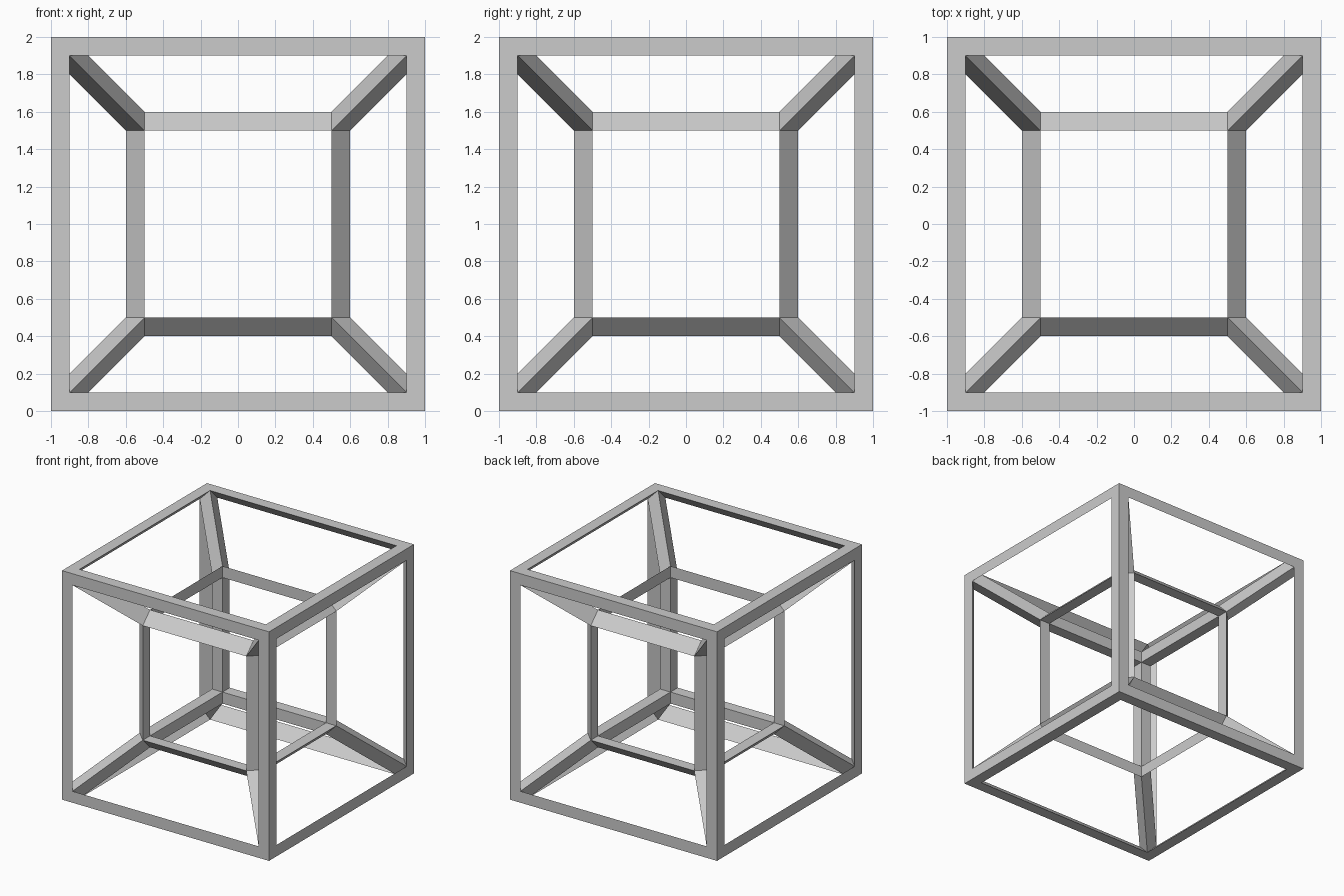
import bpy
import bmesh
from itertools import product
from mathutils import Vector

cube = bpy.data.objects.get("Cube")
if cube:
    bpy.data.objects.remove(cube, do_unlink=True)

O, R = 1.0, 0.9      # outer cube edge and rim of its openings
I, E = 0.5, 0.6      # inner cube edge and outer reach of its bars

# One eighth of the lattice; each face is also turned about the diagonal
FACES = [
    # outer bar: two rim faces and the inward bevel
    [(0, O, O), (O, O, O), (R, R, O), (0, R, O)],
    [(O, 0, O), (O, O, O), (R, R, O), (R, 0, O)],
    [(0, R, O), (R, R, O), (R, O, R), (0, O, R)],
    # inner bar: outward bevel, two inside faces and the corner piece
    [(0, I, E), (I, I, E), (I, E, I), (0, E, I)],
    [(0, I, I), (I, I, I), (I, E, I), (0, E, I)],
    [(I, 0, I), (I, I, I), (E, I, I), (E, 0, I)],
    [(I, I, I), (E, I, I), (I, E, I)],
    # diagonal strut joining the two cubes
    [(R, O, R), (R, R, O), (I, I, E), (I, E, I)],
]

bm = bmesh.new()
for signs in product((1, -1), repeat=3):
    for turn in range(3):
        for face in FACES:
            points = [p[turn:] + p[:turn] for p in face]
            bm.faces.new([bm.verts.new([c * s for c, s in zip(p, signs)])
                          for p in points])
bmesh.ops.remove_doubles(bm, verts=bm.verts, dist=0.001)

# Join the half bars where the mirrored eighths meet
seams = [e for e in bm.edges
         if any(all(abs(v.co[a]) < 0.001 for v in e.verts) for a in range(3))]
bmesh.ops.dissolve_edges(bm, edges=seams, use_verts=True)
bmesh.ops.recalc_face_normals(bm, faces=bm.faces)
bmesh.ops.translate(bm, verts=bm.verts, vec=Vector((0, 0, O)))

mesh = bpy.data.meshes.new("nested_cube_lattice")
bm.to_mesh(mesh)
bm.free()

# Single matte grey
grey = bpy.data.materials.new("light_grey")
grey.use_nodes = True
color = (0.6, 0.6, 0.6, 1)
grey.diffuse_color = color
for node in grey.node_tree.nodes:
    if node.type == "BSDF_PRINCIPLED":
        node.inputs["Base Color"].default_value = color
mesh.materials.append(grey)

lattice = bpy.data.objects.new("nested_cube_lattice", mesh)
bpy.context.scene.collection.objects.link(lattice)
